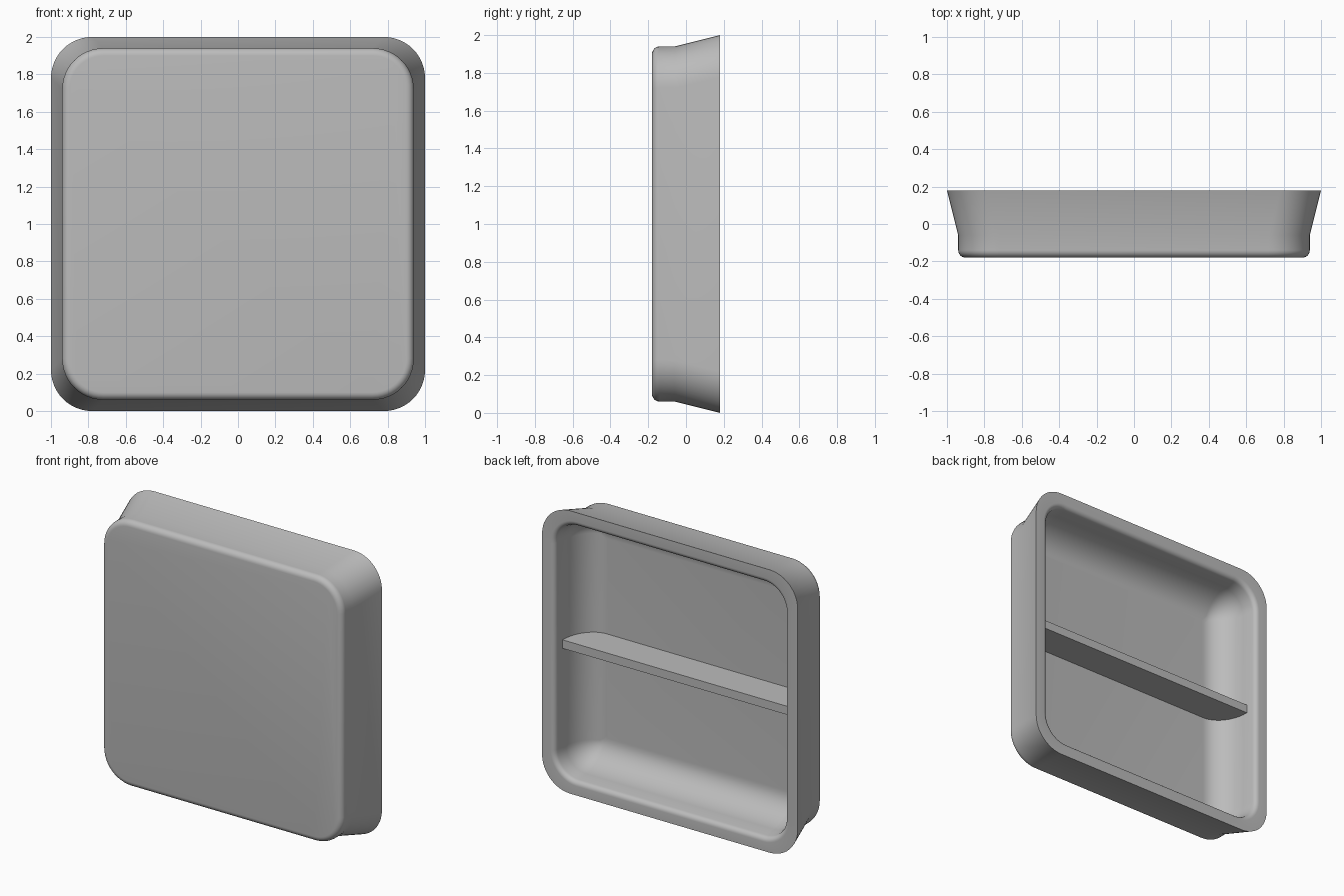
import bpy, bmesh
from math import sin, cos, pi, radians

cube = bpy.data.objects.get("Cube")
if cube:
    bpy.data.objects.remove(cube)

grey = bpy.data.materials.new("plain grey")
grey.use_nodes = True
grey.diffuse_color = (0.5, 0.5, 0.5, 1)
grey.node_tree.nodes["Principled BSDF"].inputs["Base Color"].default_value = grey.diffuse_color


def arc(cx, cy, rx, ry, start, end, steps):
    """Points of an elliptical arc, angles in degrees."""
    angles = [radians(start + (end - start) * i / steps) for i in range(steps + 1)]
    return [(cx + rx * cos(a), cy + ry * sin(a)) for a in angles]


def rounded_square(half, radius, steps=12):
    """Outline in x and z, centred on z = 1."""
    c = half - radius
    points = []
    for k, (sx, sz) in enumerate([(1, 1), (-1, 1), (-1, -1), (1, -1)]):
        points += arc(sx * c, 1 + sz * c, radius, radius, k * 90, k * 90 + 90, steps)
    return points


def finish(bm, name, smooth):
    bmesh.ops.recalc_face_normals(bm, faces=bm.faces)
    mesh = bpy.data.meshes.new(name)
    bm.to_mesh(mesh)
    bm.free()
    mesh.materials.append(grey)
    obj = bpy.data.objects.new(name, mesh)
    bpy.context.collection.objects.link(obj)
    if smooth:
        bpy.ops.object.select_all(action="DESELECT")
        obj.select_set(True)
        bpy.context.view_layer.objects.active = obj
        bpy.ops.object.shade_smooth_by_angle(angle=radians(35))
    return obj


# Side profile as (half size, y): front edge, flared wall, rim, hollow
BACK, FRONT, FLOOR = 0.18, -0.18, -0.13
hollow_curve = arc(0.71, 0.10, 0.18, 0.23, 0, -90, 12)
outside = arc(0.9, FRONT + 0.04, 0.04, 0.04, -90, 0, 6) + [(0.94, -0.06), (1.0, BACK)]
inside = arc(0.935, BACK - 0.035, 0.035, 0.035, 90, 180, 6) + hollow_curve

# Tray shell lofted through rounded squares
bm = bmesh.new()
rings = []
for half, y in outside:
    rings.append((half, y, 0.22 + half - 0.94 if half < 0.94 else 0.22))
for half, y in inside:
    rings.append((half, y, max(0.02, 0.17 + half - 0.9)))
loops = [[bm.verts.new((x, y, z)) for x, z in rounded_square(half, r)] for half, y, r in rings]
for a, b in zip(loops, loops[1:]):
    for i in range(len(a)):
        j = (i + 1) % len(a)
        bm.faces.new((a[i], a[j], b[j], b[i]))
bm.faces.new(loops[0])
bm.faces.new(loops[-1])
finish(bm, "tray_shell", True)

# Shelf across the middle, its ends following the hollow
half_outline = [(x + 0.003, y - 0.003) for x, y in arc(0.71, 0.11, 0.18, 0.24, 0, -90, 12)]
outline = half_outline + [(-x, y) for x, y in reversed(half_outline)]
bm = bmesh.new()
face = bm.faces.new([bm.verts.new((x, y, 0.97)) for x, y in outline])
top = bmesh.ops.extrude_face_region(bm, geom=[face])["geom"]
bmesh.ops.translate(bm, vec=(0, 0, 0.06), verts=[v for v in top if isinstance(v, bmesh.types.BMVert)])
finish(bm, "middle_shelf", True)
